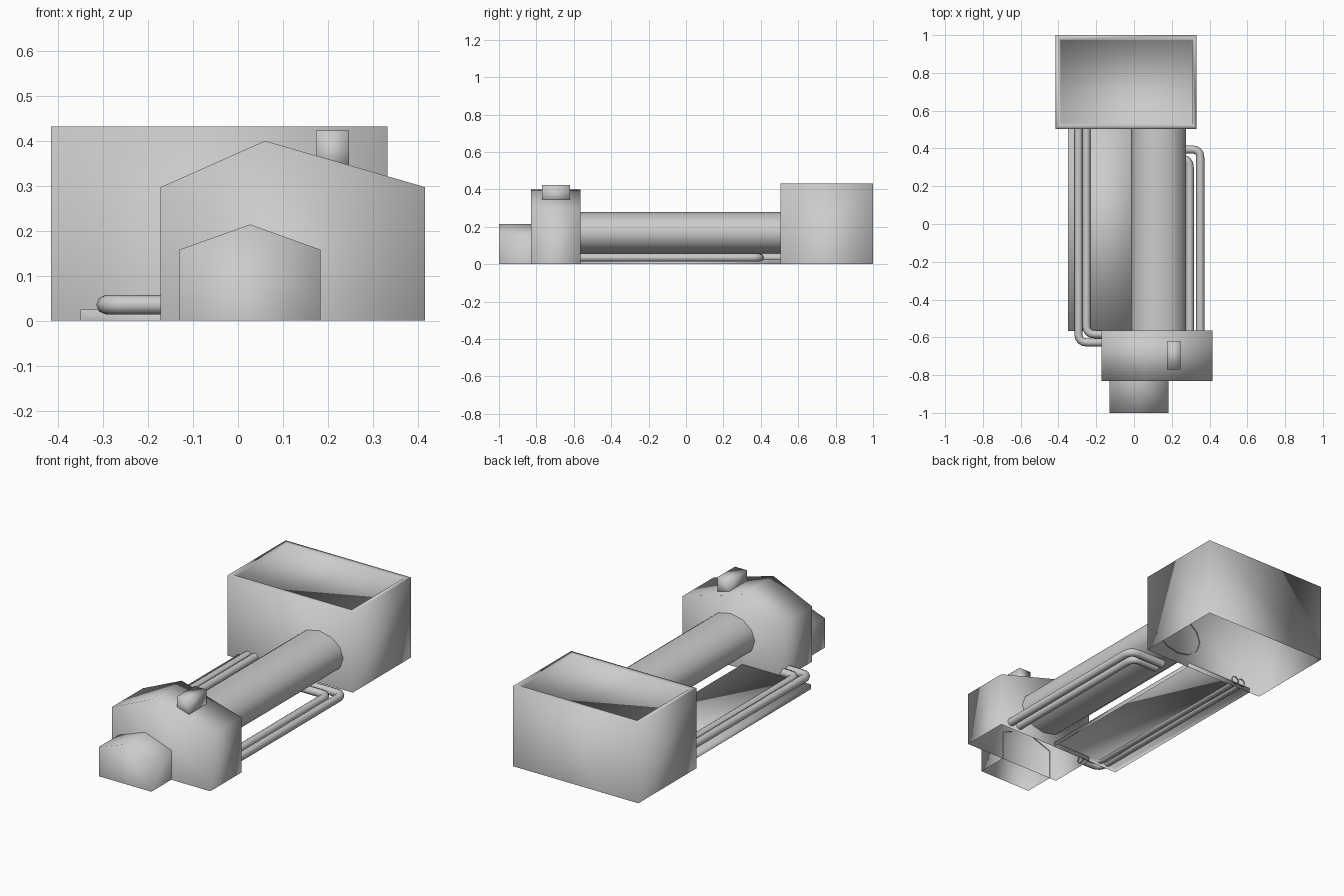
import bpy, bmesh
from math import cos, sin, pi
from mathutils import Vector

if "Cube" in bpy.data.objects:
    bpy.data.objects.remove(bpy.data.objects["Cube"], do_unlink=True)

# Single grey material
grey = bpy.data.materials.new("plain_grey")
grey.use_nodes = True
colour = (0.6, 0.6, 0.6, 1)
grey.diffuse_color = colour
grey.node_tree.nodes["Principled BSDF"].inputs["Base Color"].default_value = colour

DOWN, FRONT, BACK = (0, 0, -1), (0, -1, 0), (0, 1, 0)


def finish(name, bm):
    for f in bm.faces:
        f.smooth = True
    me = bpy.data.meshes.new(name)
    bm.to_mesh(me)
    bm.free()
    me.materials.append(grey)
    ob = bpy.data.objects.new(name, me)
    bpy.context.collection.objects.link(ob)


def prism(profile, y0, y1, open_sides=()):
    """Extrude an (x, z) profile along y, leaving out faces on the open sides."""
    bm = bmesh.new()
    face = bm.faces.new([bm.verts.new((x, y0, z)) for x, z in profile])
    out = bmesh.ops.extrude_face_region(bm, geom=[face], use_keep_orig=True)
    moved = [v for v in out["geom"] if isinstance(v, bmesh.types.BMVert)]
    bmesh.ops.translate(bm, verts=moved, vec=(0, y1 - y0, 0))
    bmesh.ops.recalc_face_normals(bm, faces=bm.faces)
    bm.normal_update()
    gone = [f for f in bm.faces
            if any(f.normal.dot(Vector(d)) > 0.99 for d in open_sides)]
    bmesh.ops.delete(bm, geom=gone, context="FACES")
    return bm


def box(x0, x1, y0, y1, z0, z1, open_sides=()):
    return prism([(x0, z0), (x1, z0), (x1, z1), (x0, z1)], y0, y1, open_sides)


def gabled(x0, x1, peak_x, eave, ridge):
    return [(x0, 0), (x1, 0), (x1, eave), (peak_x, ridge), (x0, eave)]


# Gabled halls at the front, open underneath
finish("main_hall", prism(gabled(-0.172, 0.416, 0.06, 0.297, 0.40),
                          -0.83, -0.565, [DOWN]))
finish("small_hall", prism(gabled(-0.13, 0.183, 0.027, 0.158, 0.214),
                           -1.0, -0.825, [DOWN, BACK]))
finish("chimney", box(0.174, 0.247, -0.77, -0.62, 0.32, 0.423))

# Tank at the back: raised rim around a barely sunken top
bm = box(-0.416, 0.332, 0.504, 1.0, 0, 0.432, [DOWN])
top = max(bm.faces, key=lambda f: f.calc_center_median().z)
bmesh.ops.inset_region(bm, faces=[top], thickness=0.024, use_even_offset=True)
bmesh.ops.inset_region(bm, faces=[top], thickness=0.003, depth=-0.015,
                       use_even_offset=True)
bmesh.ops.connect_verts(bm, verts=[
    min(top.verts, key=lambda v: v.co.x + v.co.y),
    max(top.verts, key=lambda v: v.co.x + v.co.y)])
finish("tank", bm)

# Large oval duct joining hall and tank
sides = 12
ring = [(0.13 + 0.145 * cos(2 * pi * i / sides), 0.168 + 0.112 * sin(2 * pi * i / sides))
        for i in range(sides)]
finish("main_duct", prism(ring, -0.57, 0.51, [FRONT, BACK]))

# Low base slab beside the duct
finish("base_slab", box(-0.35, 0.06, -0.567, 0.506, 0, 0.025, [DOWN]))


# Bent service pipes
def pipe(name, start, corner, end, bend=0.045, steps=4):
    a, c, b = (Vector((x, y, 0.0355)) for x, y in (start, corner, end))
    p, q = c + (a - c).normalized() * bend, c + (b - c).normalized() * bend
    pts = [a]
    for i in range(steps + 1):
        t = i / steps
        pts.append(p * (1 - t) ** 2 + c * 2 * t * (1 - t) + q * t * t)
    pts.append(b)
    cu = bpy.data.curves.new(name, "CURVE")
    cu.dimensions = "3D"
    cu.bevel_depth, cu.bevel_resolution = 0.0215, 2
    sp = cu.splines.new("POLY")
    sp.points.add(len(pts) - 1)
    for point, co in zip(sp.points, pts):
        point.co = (*co, 1)
    sp.use_smooth = True
    cu.materials.append(grey)
    ob = bpy.data.objects.new(name, cu)
    bpy.context.collection.objects.link(ob)
    bpy.ops.object.select_all(action="DESELECT")
    ob.select_set(True)
    bpy.context.view_layer.objects.active = ob
    bpy.ops.object.convert(target="MESH")


pipe("right_outer_pipe", (-0.294, 0.51), (-0.294, -0.627), (-0.165, -0.627))
pipe("right_inner_pipe", (-0.252, 0.51), (-0.252, -0.584), (-0.165, -0.584))
pipe("left_outer_pipe", (0.351, -0.57), (0.351, 0.395), (0.14, 0.395))
pipe("left_inner_pipe", (0.295, -0.57), (0.295, 0.345), (0.14, 0.345))
